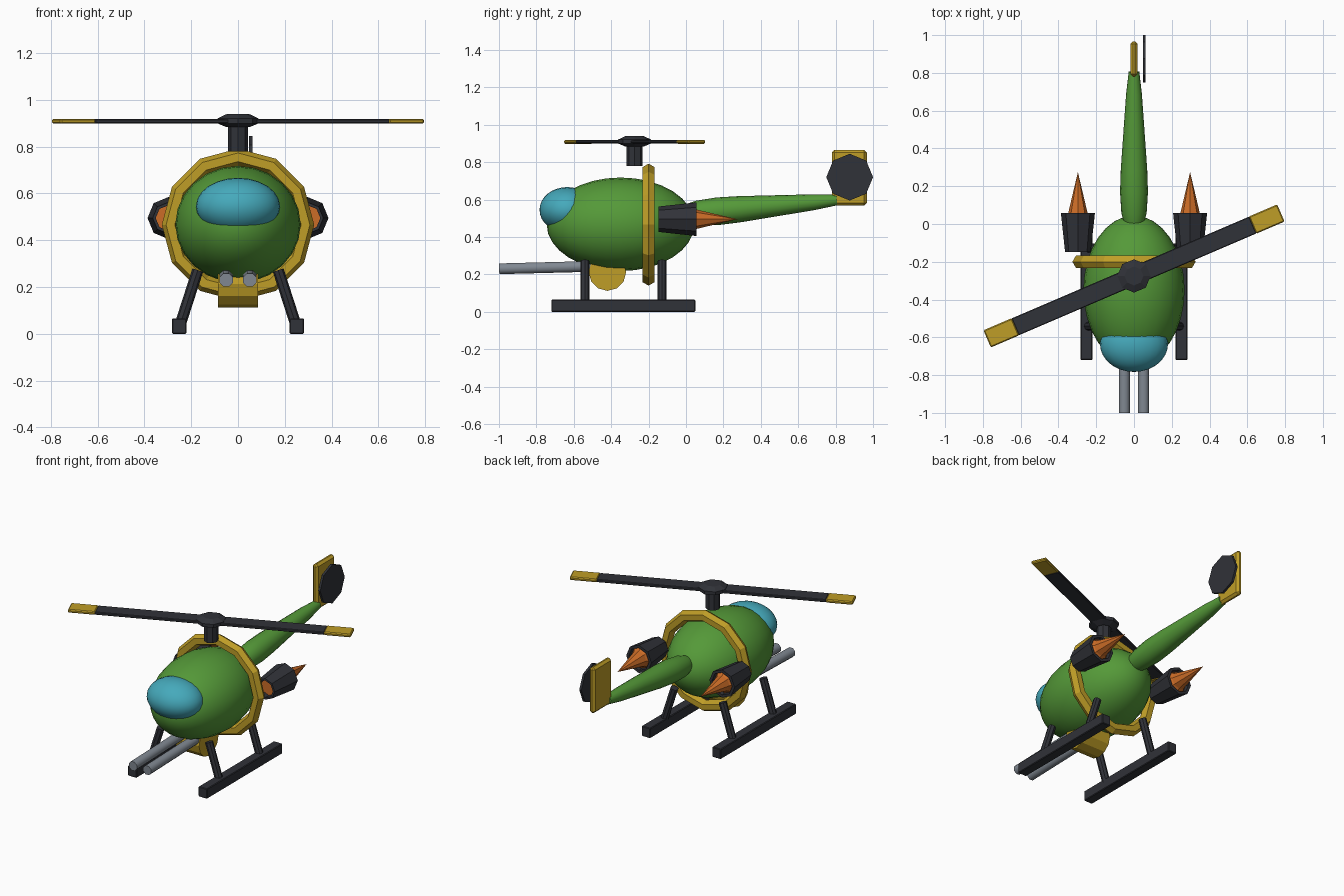
import bpy, bmesh
from math import sin, cos, pi, radians
from mathutils import Vector, Matrix

if "Cube" in bpy.data.objects:
    bpy.data.objects.remove(bpy.data.objects["Cube"])


def colour(name, r, g, b):
    m = bpy.data.materials.new(name)
    m.diffuse_color = (r, g, b, 1)
    m.use_nodes = True
    m.node_tree.nodes["Principled BSDF"].inputs["Base Color"].default_value = m.diffuse_color
    return m


GREEN = colour("green_paint", 0.09, 0.32, 0.04)
YELLOW = colour("yellow_trim", 0.52, 0.34, 0.02)
DARK = colour("dark_metal", 0.03, 0.032, 0.04)
ORANGE = colour("orange_flame", 0.6, 0.15, 0.02)
GLASS = colour("blue_glass", 0.06, 0.4, 0.5)
STEEL = colour("steel", 0.22, 0.25, 0.29)


def finish(name, bm, mat, smooth=None):
    bmesh.ops.recalc_face_normals(bm, faces=bm.faces)
    me = bpy.data.meshes.new(name)
    bm.to_mesh(me)
    bm.free()
    ob = bpy.data.objects.new(name, me)
    bpy.context.collection.objects.link(ob)
    me.materials.append(mat)
    if smooth:
        bpy.ops.object.select_all(action='DESELECT')
        ob.select_set(True)
        bpy.context.view_layer.objects.active = ob
        bpy.ops.object.shade_smooth_by_angle(angle=radians(smooth))
    return ob


def ellipsoid(name, loc, radii, mat, u=24, v=16):
    bm = bmesh.new()
    bmesh.ops.create_uvsphere(bm, u_segments=u, v_segments=v, radius=1)
    # poles on the long (y) axis
    bm.transform(Matrix.Translation(loc) @ Matrix.Diagonal((*radii, 1)) @ Matrix.Rotation(pi / 2, 4, 'X'))
    return finish(name, bm, mat, 60)


def box(name, loc, size, mat, bevel=0.0, rot=0.0, pivot=(0, 0, 0)):
    bm = bmesh.new()
    bmesh.ops.create_cube(bm, size=1)
    bm.transform(Matrix.Diagonal((*size, 1)))
    if bevel:
        bmesh.ops.bevel(bm, geom=bm.edges[:], offset=bevel, segments=1, affect='EDGES')
    bm.transform(Matrix.Translation(pivot) @ Matrix.Rotation(rot, 4, 'Z') @ Matrix.Translation(loc))
    return finish(name, bm, mat)


def lathe(name, origin, axis, profile, n, mat, closed=False, phase=0.0, smooth=None, caps=True):
    """Turn (radius, distance) points about an axis; n flat sides."""
    bm = bmesh.new()
    q = Vector(axis).to_track_quat('Z', 'Y')
    rings = []
    for r, d in profile:
        if r == 0:
            rings.append([bm.verts.new(Vector(origin) + q @ Vector((0, 0, d)))] * n)
        else:
            rings.append([bm.verts.new(Vector(origin) + q @ Vector(
                (r * cos(2 * pi * i / n + phase), r * sin(2 * pi * i / n + phase), d))) for i in range(n)])
    pairs = list(zip(rings, rings[1:]))
    if closed:
        pairs.append((rings[-1], rings[0]))
    for a, b in pairs:
        for i in range(n):
            j = (i + 1) % n
            vs = list(dict.fromkeys((a[i], a[j], b[j], b[i])))
            bm.faces.new(vs)
    if caps and not closed:
        for (r, d), ring in ((profile[0], rings[0]), (profile[-1], rings[-1])):
            if r > 0:
                bm.faces.new(ring)
    return finish(name, bm, mat, smooth)


def rod(name, a, b, r, n, mat, phase=0.0, smooth=None):
    a, b = Vector(a), Vector(b)
    return lathe(name, a, b - a, [(r, 0), (r, (b - a).length)], n, mat, phase=phase, smooth=smooth)


# Fuselage and canopy
ellipsoid("fuselage", (0, -0.35, 0.468), (0.268, 0.395, 0.25), GREEN)
ellipsoid("canopy", (0, -0.635, 0.545), (0.18, 0.148, 0.122), GLASS)

# Hoop around the fuselage
hoop = [(0.289 + 0.037 * cos(k * pi / 3), 0.037 * sin(k * pi / 3)) for k in range(6)]
lathe("fuselage_hoop", (0, -0.2, 0.466), (0, 1, 0), hoop, 12, YELLOW, closed=True)

# Tail boom, fin and tail rotor
boom = [(0.02, -0.04), (0.05, 0.04), (0.067, 0.11), (0.074, 0.22), (0.07, 0.34),
        (0.056, 0.54), (0.042, 0.74), (0.028, 0.86)]
lathe("tail_boom", (0, -0.05, 0.517), (0, 0.85, 0.08), boom, 16, GREEN, smooth=50)
box("tail_fin", (0, 0.873, 0.717), (0.038, 0.187, 0.297), YELLOW, bevel=0.014)
rod("tail_rotor", (0.047, 0.875, 0.72), (0.062, 0.875, 0.72), 0.125, 8, DARK)

# Main rotor
PIVOT = (0, -0.275, 0.909)
rod("rotor_mast", (0, -0.275, 0.78), (0, -0.275, 0.89), 0.043, 8, DARK)
lathe("rotor_hub", (0, -0.275, 0), (0, 0, 1),
      [(0.05, 0.884), (0.088, 0.9), (0.088, 0.921), (0.05, 0.939)], 8, DARK)
for k, side in enumerate(("right", "left")):
    ang = radians(23.2) + k * pi
    box(side + "_blade", (0.345, 0, 0), (0.68, 0.097, 0.018), DARK, 0.004, ang, PIVOT)
    box(side + "_blade_tip", (0.764, 0, 0), (0.164, 0.099, 0.021), YELLOW, 0.006, ang, PIVOT)

# Parts mirrored on both sides
for s, side in ((1, "right"), (-1, "left")):
    # Jet engine pod with recessed intake and flame spike
    o = (s * 0.297, 0, 0.495)
    lathe(side + "_engine", o, (0, 1, 0),
          [(0.055, -0.11), (0.055, -0.147), (0.068, -0.147), (0.09, 0.057), (0.072, 0.057), (0.07, 0.03)],
          8, DARK, caps=False)
    lathe(side + "_intake", o, (0, 1, 0), [(0, -0.11), (0.055, -0.11)], 8, ORANGE, caps=False)
    lathe(side + "_flame", o, (0, 1, 0), [(0.07, 0.03), (0.052, 0.055), (0, 0.275)], 8, ORANGE, caps=False)
    # Landing skid and struts
    box(side + "_skid", (s * 0.252, -0.335, 0.0325), (0.062, 0.77, 0.065), DARK, bevel=0.004)
    for y, where in ((-0.541, "front"), (-0.128, "rear")):
        rod(f"{side}_{where}_strut", (s * 0.247, y, 0.04), (s * 0.172, y, 0.272), 0.024, 8, DARK)
    # Gun barrel
    rod(side + "_gun_barrel", (s * 0.051, -0.999, 0.23), (s * 0.051, -0.42, 0.245), 0.031, 8, STEEL,
        phase=pi / 8, smooth=50)

# Gun mount drum under the nose
rod("gun_mount", (-0.086, -0.42, 0.212), (0.086, -0.42, 0.212), 0.1, 12, YELLOW)
